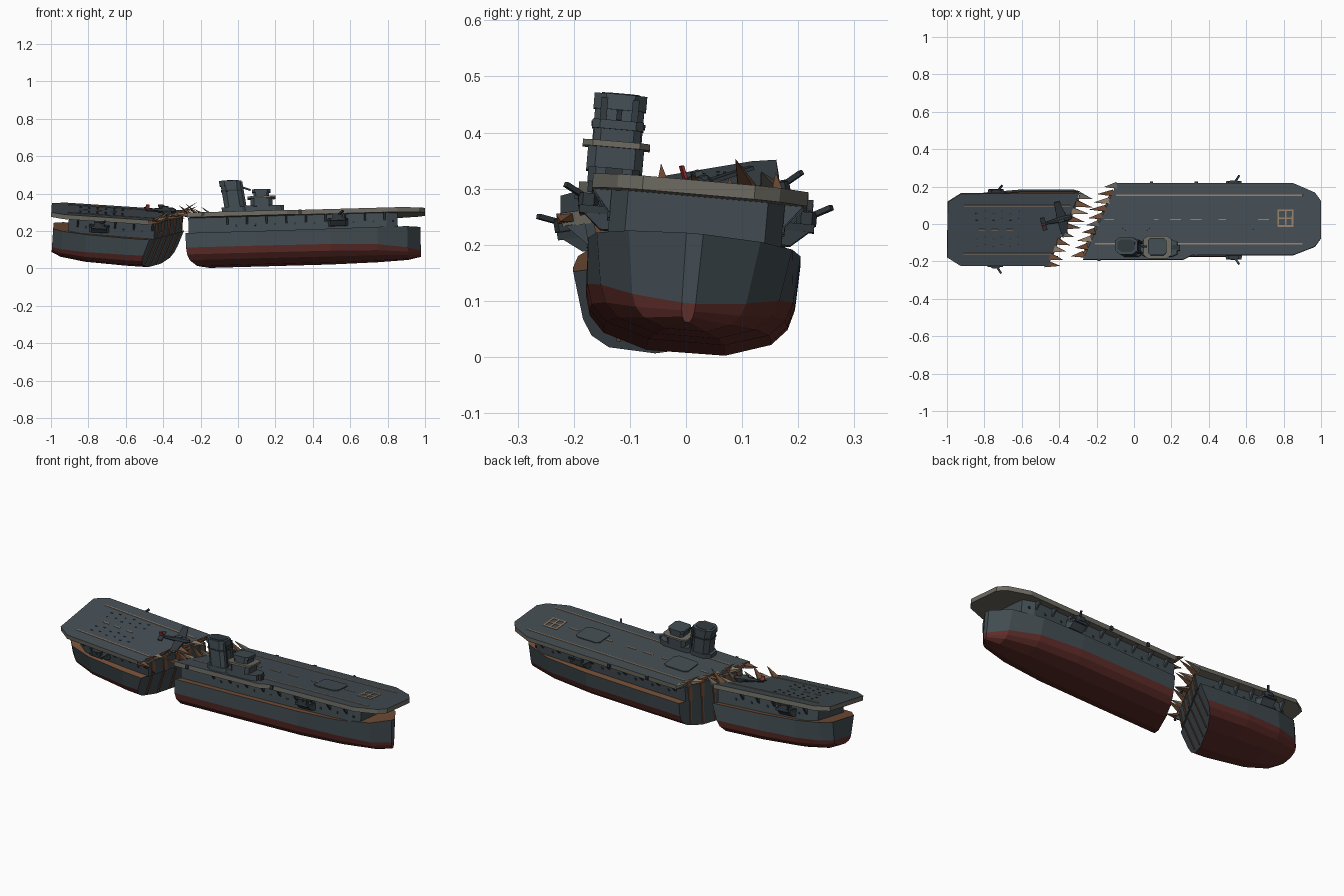
import bpy, bmesh, math, random
from mathutils import Matrix

if "Cube" in bpy.data.objects:
    bpy.data.objects.remove(bpy.data.objects["Cube"])

random.seed(4)


def mat(name, col):
    m = bpy.data.materials.new(name)
    m.diffuse_color = (*col, 1)
    m.use_nodes = True
    m.node_tree.nodes["Principled BSDF"].inputs["Base Color"].default_value = m.diffuse_color
    return m


HULL = mat("hull_grey", (0.053, 0.071, 0.082))
DECK = mat("deck_slate", (0.056, 0.073, 0.085))
DARK = mat("dark_steel", (0.030, 0.040, 0.047))
RED = mat("keel_red", (0.112, 0.026, 0.022))
EDGE = mat("weathered_edge", (0.150, 0.144, 0.120))
RUST = mat("rust", (0.180, 0.080, 0.040))
TAN = mat("faded_paint", (0.300, 0.215, 0.140))
BRIGHT = mat("tail_red", (0.300, 0.030, 0.030))


def placement(px, ty, lift, roll, pitch):
    r = Matrix.Rotation(math.radians(pitch), 4, 'Y') @ Matrix.Rotation(math.radians(roll), 4, 'X')
    return Matrix.Translation((px, ty, lift)) @ r @ Matrix.Translation((-px, 0, 0))


# The two halves of the broken ship list in opposite directions
FORE = placement(-0.2, 0.0, 0.007, -5, -1.6)
AFT = placement(-0.45, 0.014, 0.016, 9.5, 3.8)
SKEW = 0.48
BREAK = {"fore": -0.185, "aft": -0.385}
RAKE = {"fore": 0.0, "aft": 0.32}
TOP = 0.168


def build(name, verts, faces, mats, M, rule=None):
    bm = bmesh.new()
    vs = [bm.verts.new(v) for v in verts]
    for f in faces:
        bm.faces.new([vs[i] for i in f])
    bm.faces.index_update()
    bmesh.ops.recalc_face_normals(bm, faces=bm.faces)
    bm.normal_update()
    if rule:
        for f in bm.faces:
            f.material_index = rule(f)
    me = bpy.data.meshes.new(name)
    bm.to_mesh(me)
    bm.free()
    for m in mats:
        me.materials.append(m)
    ob = bpy.data.objects.new(name, me)
    ob.matrix_world = M
    bpy.context.collection.objects.link(ob)
    return ob


def loft(name, rings, mats, M, rule=None, caps=None):
    n = len(rings[0])
    verts = [v for r in rings for v in r]
    last = len(verts) - n
    faces = [tuple(o + i for i in c) for o in (0, last) for c in (caps or [range(n)])]
    for k in range(len(rings) - 1):
        for i in range(n):
            j = (i + 1) % n
            faces.append((k * n + i, k * n + j, (k + 1) * n + j, (k + 1) * n + i))
    return build(name, verts, faces, mats, M, rule)


def prism(name, pts, z0, z1, mats, M, rule=None):
    return loft(name, [[(x, y, z) for x, y in pts] for z in (z0, z1)], mats, M, rule)


def box(name, c, s, m, M, rot=None):
    L = Matrix.Translation(c) @ (rot or Matrix())
    x, y = s[0] / 2, s[1] / 2
    return prism(name, [(-x, -y), (x, -y), (x, y), (-x, y)], -s[2] / 2, s[2] / 2, [m], M @ L)


def octagon(cx, cy, rx, ry, c=0.55):
    p = [(1, -c), (1, c), (c, 1), (-c, 1), (-1, c), (-1, -c), (-c, -1), (c, -1)]
    return [(cx + a * rx, cy + b * ry) for a, b in p]


# Hull: faceted section lofted along the length, sheared at the break
def ring(x, top, low, keel, wl, deck=TOP, skew=0, rake=0):
    half = []
    for y, t in ((0.07, 0), (0.15, 0.28), (0.177, 0.6), (0.187, 1), (0.19, None)):
        z = deck if t is None else keel + t * (wl - keel)
        half.append((y * (top if t is None else low + (top - low) * z / deck), z))
    pts = half + [(-y, z) for y, z in reversed(half)]
    return [(x + skew * y + rake * (z - 0.19), y, z) for y, z in pts]


def hull(name, stations, M, torn_cap):
    def rule(f):
        if f.index < 4:
            return 1 if f.index % 2 == 0 and f.index // 2 != torn_cap else 0
        return (1, 1, 1, 0, 2, 0, 1, 1, 1, 1)[(f.index - 4) % 10]
    loft(name, [ring(*s) for s in stations], [HULL, RED, RUST], M, rule,
         [(0, 1, 2, 3, 6, 7, 8, 9), (3, 4, 5, 6)])


hull("fore_hull", [(BREAK["fore"], 1, 1, 0, 0.09, TOP, SKEW), (0.1, 1, 1, 0, 0.09),
                   (0.5, 1, 0.97, 0, 0.088, 0.17), (0.75, 0.92, 0.8, 0.004, 0.082, 0.174),
                   (0.91, 0.62, 0.5, 0.01, 0.066, 0.178), (0.98, 0.08, 0.06, 0.022, 0.056, 0.181)], FORE, 0)
hull("aft_hull", [(-1.0, 0.5, 0.35, 0.04, 0.075, 0.178), (-0.95, 0.78, 0.6, 0.02, 0.075, 0.176),
                  (-0.82, 0.95, 0.85, 0.005, 0.075, 0.172), (-0.6, 1, 1, 0, 0.078),
                  (BREAK["aft"], 1, 1, 0, 0.08, TOP, SKEW, RAKE["aft"])], AFT, 1)

# Hangar walls between hull and flight deck
HW = 0.155
b = BREAK["fore"]
prism("fore_hangar", [(b - 0.074, -HW), (0.80, -HW), (0.86, -0.125), (0.86, 0.125),
                      (0.80, HW), (b + 0.074, HW)], 0.165, 0.252, [HULL], FORE)
b = BREAK["aft"]
prism("aft_hangar", [(b - 0.074, -HW), (b + 0.074, HW), (-0.86, HW), (-0.92, 0.115),
                     (-0.92, -0.115), (-0.86, -HW)], 0.165, 0.252, [HULL], AFT)


# Flight decks: slate top with weathered sides and underside
def top_rule(f):
    return 0 if f.normal.z > 0.5 else 1


prism("fore_deck", [(-0.265, -0.215), (0.27, -0.215), (0.32, -0.19), (0.86, -0.19), (0.975, -0.145),
                    (1.008, -0.10), (1.008, 0.10), (0.975, 0.145), (0.86, 0.195), (-0.085, 0.195)],
      0.25, 0.275, [DECK, EDGE], FORE, top_rule)
prism("aft_deck", [(-0.475, -0.195), (-0.31, 0.2), (-0.945, 0.195), (-1.016, 0.15),
                   (-1.016, -0.15), (-0.945, -0.195)], 0.25, 0.275, [DECK, EDGE], AFT, top_rule)


# Painted deck markings
def stripe(name, x0, x1, y, M, w=0.007, m=TAN):
    box(name, ((x0 + x1) / 2, y, 0.276), (x1 - x0, w, 0.003), m, M)


for s in (-1, 1):
    stripe("fore_side_line", -0.2 if s < 0 else -0.09, 0.91, 0.13 * s, FORE)
    stripe("aft_side_line", -0.93, -0.46 if s < 0 else -0.36, 0.13 * s, AFT)
for x0, x1 in ((-0.15, -0.1), (0.115, 0.14), (0.2, 0.26), (0.31, 0.37), (0.46, 0.5), (0.67, 0.73)):
    stripe("fore_centre_dash", x0, x1, 0, FORE)
for x in (-0.85, -0.78, -0.70):
    stripe("aft_centre_dash", x, x + 0.035, 0, AFT)
for y in (-0.035, 0.007, 0.05):
    stripe("bow_marker_bar", 0.775, 0.86, y, FORE, 0.009)
for x in (0.779, 0.82, 0.856):
    box("bow_marker_cross_bar", (x, 0.0075, 0.276), (0.009, 0.094, 0.003), TAN, FORE)
for i in range(6):
    for y in (-0.09, -0.05, 0.05, 0.09):
        box("deck_vent", (-0.86 + i * 0.045, y + 0.012 * (i % 2), 0.276), (0.012, 0.005, 0.003), DARK, AFT)

# Aircraft lifts
for x in (0.02, 0.58):
    prism("aircraft_lift", octagon(x, 0, 0.075, 0.06, 0.75), 0.274, 0.280, [DECK], FORE)


# Gun sponsons on the ship's sides
def gun(x, s, M):
    def pt(y0, y1):
        return [(x - 0.055, y0 * s), (x + 0.055, y0 * s), (x + 0.04, y1 * s), (x - 0.04, y1 * s)]
    prism("gun_platform", pt(0.15, 0.21), 0.212, 0.226, [DARK], M)
    loft("gun_bracket", [[(a, y, 0.185) for a, y in pt(0.15, 0.17)],
                         [(a, y, 0.213) for a, y in pt(0.15, 0.202)]], [HULL], M)
    prism("gun_mount", octagon(x, 0.195 * s, 0.028, 0.018), 0.224, 0.248, [DARK], M)
    rot = Matrix.Rotation(-0.6 * s, 4, 'Z') @ Matrix.Rotation(0.4 * s, 4, 'X')
    box("gun_barrel", (x + 0.014, 0.215 * s, 0.248), (0.011, 0.06, 0.009), DARK, M, rot)


for x, M in ((0.54, FORE), (-0.755, AFT)):
    for s in (-1, 1):
        gun(x, s, M)
for x, y in ((0.1, 0.198), (0.34, 0.198), (0.34, -0.193), (-0.18, -0.216)):
    box("deck_edge_light_gun", (x, y, 0.266), (0.016, 0.012, 0.02), DARK, FORE)

# Deck brackets and hangar ports, both sides
for M, xs in ((FORE, [-0.05 + 0.105 * i for i in range(9)]), (AFT, [-0.87 + 0.1 * i for i in range(5)])):
    for x in xs:
        for s in (-1, 1):
            tri = [(0.15, 0.205), (0.15, 0.252), (0.19, 0.252)]
            loft("deck_bracket", [[(x + d, y * s, z) for y, z in tri] for d in (-0.005, 0.005)], [HULL], M)
            box("hangar_port", (x + 0.045, (HW + 0.001) * s, 0.205), (0.011, 0.005, 0.011), DARK, M)

# Island: bridge tower
IY = -0.155
for name, x, rx, ry, z0, z1, m in (
        ("island_base", 0.14, 0.1, 0.046, 0.27, 0.305, HULL),
        ("bridge_tower", 0.135, 0.058, 0.05, 0.30, 0.345, HULL),
        ("bridge_platform", 0.135, 0.075, 0.06, 0.343, 0.354, EDGE),
        ("bridge_house", 0.135, 0.042, 0.042, 0.352, 0.380, HULL),
        ("bridge_roof", 0.135, 0.05, 0.046, 0.376, 0.392, HULL)):
    prism(name, octagon(x, IY, rx, ry, 0.7), z0, z1, [m], FORE)


# Island: leaning funnel with cap and side pipes
def lean(name, z0, z1, rx, ry, m):
    rings = [[(x, y, z) for x, y in octagon(-0.005 - 0.14 * (z - 0.27), IY, rx, ry)] for z in (z0, z1)]
    loft(name, rings, [m], FORE)


lean("funnel_foot", 0.27, 0.30, 0.07, 0.046, HULL)
lean("funnel", 0.28, 0.425, 0.054, 0.044, HULL)
lean("funnel_collar", 0.385, 0.393, 0.058, 0.048, DARK)
lean("funnel_cap", 0.415, 0.443, 0.060, 0.047, HULL)
lean("funnel_mouth", 0.442, 0.445, 0.046, 0.034, DARK)
for s in (-1, 1):
    box("funnel_pipe", (0.04, IY + 0.028 * s, 0.36), (0.012, 0.012, 0.15), DARK, FORE,
        Matrix.Rotation(-0.14, 4, 'Y'))
box("signal_yard", (0.05, IY, 0.402), (0.06, 0.009, 0.009), DARK, FORE, Matrix.Rotation(0.35, 4, 'Y'))
box("island_side_gun", (0.225, IY, 0.29), (0.06, 0.03, 0.03), DARK, FORE)

# Torn break: exposed ribs and bent deck shards
for key, M, d in (("fore", FORE, -1), ("aft", AFT, 1)):
    b, rake = BREAK[key], RAKE[key]
    for i in range(5):
        y = -0.13 + 0.065 * i
        z0 = 0.03 if abs(y) > 0.1 else 0.01
        # each rib is a thin strip following the torn face, wider inside the hangar
        for w, za, zb, k in ((0.004, z0, TOP, rake), (0.009, TOP, 0.252, 0)):
            quad = [(y - w, za), (y + w, za), (y + w, zb), (y - w, zb)]
            loft("torn_rib", [[(b + SKEW * yy + k * (z - 0.19) + o * d, yy, z) for yy, z in quad]
                              for o in (-0.004, 0.005)], [RUST], M)
    for i in range(10):
        y = -0.185 + 0.041 * i
        x = b + SKEW * y + 0.005 * d
        ln = random.uniform(0.045, 0.075)
        up = (0.0, 0.055, 0.025, 0.07, 0.04)[i % 5]
        base = [(x - 0.025 * d, y - 0.018, 0.255), (x - 0.015 * d, y + 0.018, 0.255),
                (x - 0.015 * d, y + 0.018, 0.274), (x - 0.025 * d, y - 0.018, 0.274)]
        tip = (x + ln * d, y - 0.012, 0.265 + up)
        build("deck_shard", base + [tip], [(0, 1, 2, 3), (0, 1, 4), (1, 2, 4), (2, 3, 4), (3, 0, 4)],
              [(RUST, RUST, TAN, RUST, EDGE)[i % 5]], M)

# Wrecked aeroplane on the aft deck
PLANE = AFT @ Matrix.Translation((-0.425, 0.055, 0.292)) @ Matrix.Rotation(0.25, 4, 'Z') \
    @ Matrix.Rotation(0.12, 4, 'X')
loft("plane_body", [[(x, r * math.cos(a), r * math.sin(a)) for a in [k * math.pi / 3 for k in range(6)]]
                    for x, r in ((-0.09, 0.005), (0.01, 0.015), (0.06, 0.015), (0.075, 0.008))], [DARK], PLANE)
prism("plane_wing", [(0.0, -0.1), (0.03, -0.1), (0.05, 0), (0.03, 0.1), (0.0, 0.1), (-0.005, 0)],
      -0.006, 0.001, [DARK], PLANE)
box("plane_tailplane", (-0.08, 0, 0.003), (0.025, 0.07, 0.005), DARK, PLANE)
box("plane_canopy", (0.015, 0, 0.016), (0.035, 0.014, 0.012), HULL, PLANE)
box("plane_fin", (-0.082, 0, 0.016), (0.02, 0.005, 0.026), BRIGHT, PLANE)
